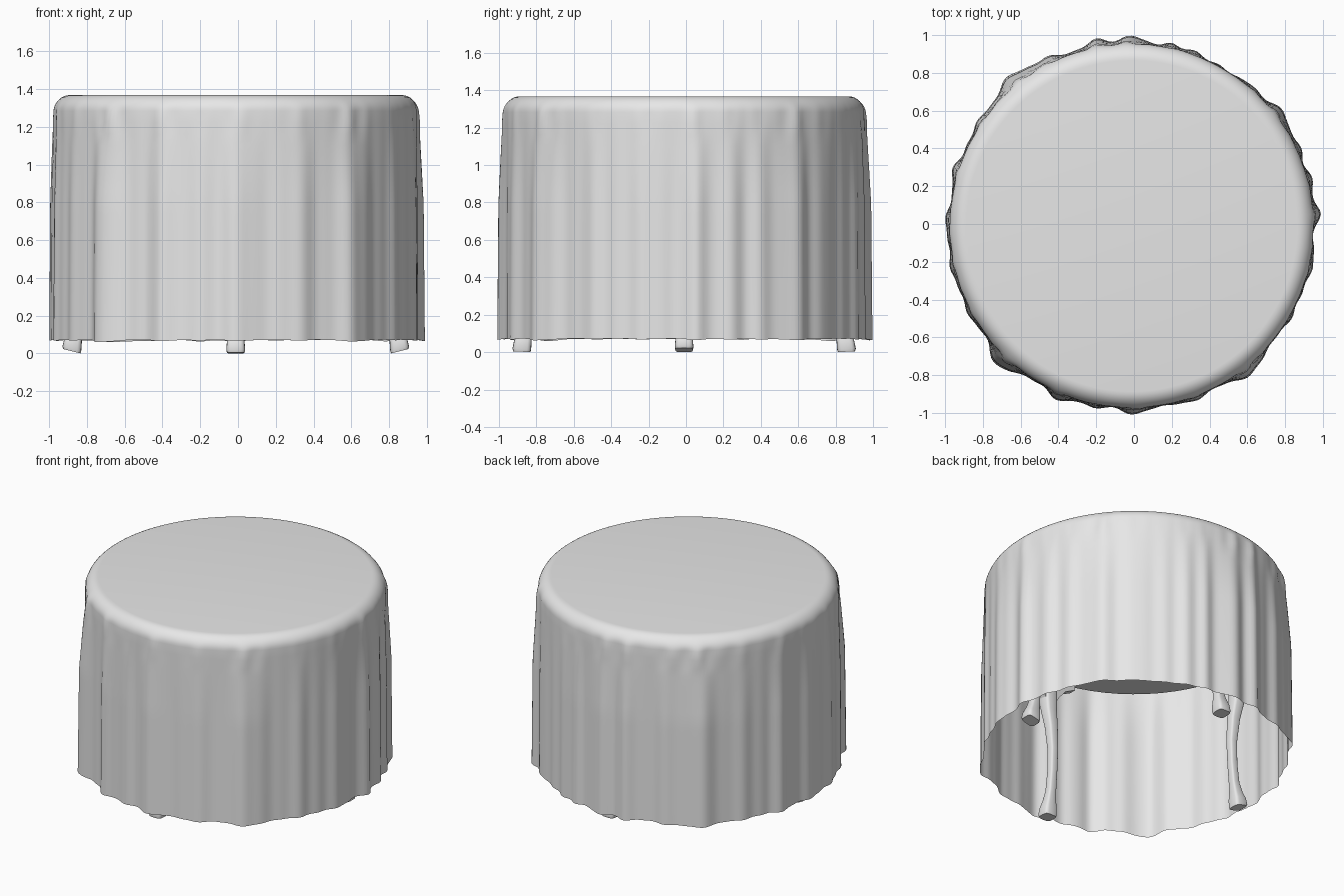
import bpy, bmesh, math
from mathutils import Vector

if "Cube" in bpy.data.objects:
    bpy.data.objects.remove(bpy.data.objects["Cube"], do_unlink=True)

CENTRE = Vector((-0.012, -0.01, 0))
TOP, HEM, RADIUS = 1.368, 0.072, 0.962

grey = bpy.data.materials.new("plain grey")
grey.use_nodes = True
colour = (0.8, 0.8, 0.8, 1)
grey.diffuse_color = colour
grey.node_tree.nodes["Principled BSDF"].inputs["Base Color"].default_value = colour


def finish(bm, name, angle):
    bmesh.ops.recalc_face_normals(bm, faces=bm.faces)
    mesh = bpy.data.meshes.new(name)
    bm.to_mesh(mesh)
    bm.free()
    obj = bpy.data.objects.new(name, mesh)
    bpy.context.collection.objects.link(obj)
    mesh.materials.append(grey)
    bpy.ops.object.select_all(action="DESELECT")
    obj.select_set(True)
    bpy.context.view_layer.objects.active = obj
    bpy.ops.object.shade_smooth_by_angle(angle=math.radians(angle))
    return obj


def bridge(bm, lower, upper):
    n = len(lower)
    for i in range(n):
        j = (i + 1) % n
        bm.faces.new((lower[i], lower[j], upper[j], upper[i]))


# Folds of the cloth: angle in degrees, depth, half width in degrees
FOLDS = [
    (4, 0.038, 3), (14, 0.02, 4), (25, 0.018, 4), (37, 0.038, 6), (50, 0.012, 4),
    (70, 0.018, 4), (78, 0.026, 3), (90, 0.046, 4), (101, 0.045, 4), (116, 0.03, 5),
    (129, 0.06, 8), (146, 0.022, 5), (162, 0.03, 4), (180, 0.02, 6), (194, 0.024, 4),
    (208, 0.02, 5), (226, 0.062, 6), (247, 0.034, 5), (258, 0.018, 3), (271, 0.03, 5),
    (289, 0.022, 4), (309, 0.045, 6), (331, 0.01, 4), (347, 0.02, 4),
]


def fold_depth(a):
    deg = math.degrees(a)
    total = 0.003 * math.sin(31 * a) + 0.003 * math.sin(47 * a + 1)
    for angle, depth, width in FOLDS:
        d = (deg - angle + 180) % 360 - 180
        total += depth * math.exp(-(d / width) ** 2)
    return total


# Tablecloth: flat top, rounded rim, and a skirt whose folds deepen downward
def make_tablecloth():
    bm = bmesh.new()
    count, corner = 300, 0.085
    profile = []
    for k in range(9):
        t = k / 8 * math.pi / 2
        profile.append((RADIUS - corner * (1 - math.sin(t)), TOP - corner * (1 - math.cos(t))))
    wall_top = TOP - corner
    for k in range(1, 21):
        profile.append((RADIUS + 0.004 * k / 20, wall_top + (HEM - wall_top) * k / 20))
    rings = []
    for r, z in profile:
        drop = min(1, max(0, (TOP - 0.03 - z) / 0.55))
        grow = drop ** 0.7 * (0.8 + 0.2 * (TOP - z) / TOP)
        ring = []
        for i in range(count):
            a = math.tau * i / count
            depth = fold_depth(a)
            # small puckers just under the rim, at the deeper folds
            pucker = 0.2 * depth * math.sin(40 * a) * math.exp(-((z - 1.24) / 0.06) ** 2)
            rad = r + depth * grow + pucker
            sag = 0.2 * depth if z < HEM + 0.01 else 0
            ring.append(bm.verts.new(CENTRE + Vector(
                (rad * math.cos(a), rad * math.sin(a), z - sag))))
        rings.append(ring)
    bm.faces.new(rings[0])
    for upper, lower in zip(rings, rings[1:]):
        bridge(bm, lower, upper)
    finish(bm, "tablecloth", 60)


# Solid round table top hidden below the cloth
def make_table_top():
    bm = bmesh.new()
    bmesh.ops.create_cone(bm, cap_ends=True, segments=64, radius1=0.92, radius2=0.92, depth=0.28)
    bmesh.ops.translate(bm, verts=bm.verts, vec=CENTRE + Vector((0, 0, 1.2)))
    finish(bm, "table_top", 30)


# Leg sections: distance from the middle, height, half width
LEG = [
    (0.868, 0, 0.046), (0.868, 0.015, 0.05), (0.862, 0.06, 0.047), (0.85, 0.11, 0.037),
    (0.835, 0.18, 0.029), (0.82, 0.32, 0.027), (0.815, 0.48, 0.029), (0.83, 0.65, 0.035),
    (0.853, 0.78, 0.043), (0.865, 0.9, 0.05), (0.86, 1.08, 0.052),
]


def make_leg(name, turn, tilt):
    bm = bmesh.new()
    rings = []
    for dist, z, half in LEG:
        ring = []
        for i in range(20):
            a = math.tau * i / 20
            c, s = math.cos(a), math.sin(a)
            x = half * math.copysign(abs(c) ** 0.5, c)
            y = half * math.copysign(abs(s) ** 0.5, s)
            lift = tilt * (x + half) * max(0, 1 - z / 0.15)
            ring.append(bm.verts.new((dist + x, y, z + lift)))
        rings.append(ring)
    for lower, upper in zip(rings, rings[1:]):
        bridge(bm, lower, upper)
    bm.faces.new(rings[0])
    bm.faces.new(rings[-1])
    # curved ear brackets on both sides of the knee
    for side in (-1, 1):
        outline = [(0.03, 0.84), (0.07, 0.9), (0.12, 0.96), (0.2, 1.0), (0.2, 1.08), (0.03, 1.08)]
        front, back = [[bm.verts.new((d, side * y, z)) for y, z in outline] for d in (0.83, 0.88)]
        bm.faces.new(front)
        bm.faces.new(back)
        bridge(bm, front, back)
    leg = finish(bm, name, 40)
    leg.location = CENTRE
    leg.rotation_euler.z = turn


make_tablecloth()
make_table_top()
for k, name in enumerate(("left_leg", "back_leg", "right_leg", "front_leg")):
    make_leg(name, k * math.pi / 2, 0.25 if k % 2 == 0 else 0.05)
